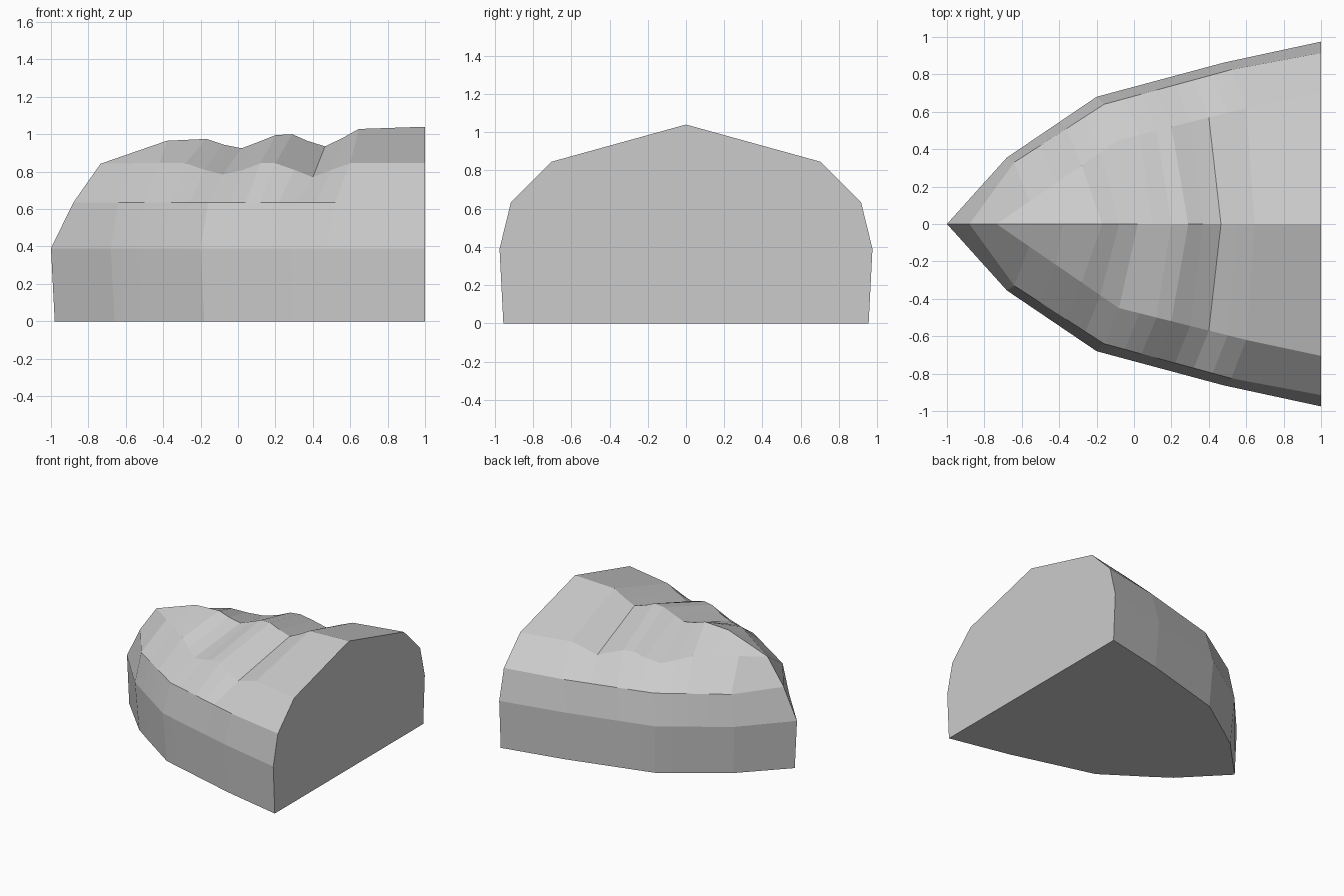
import bpy
import bmesh

default_cube = bpy.data.objects.get("Cube")
if default_cube:
    bpy.data.objects.remove(default_cube, do_unlink=True)


def make_material(name, colour):
    material = bpy.data.materials.new(name)
    material.use_nodes = True
    material.diffuse_color = colour
    material.node_tree.nodes["Principled BSDF"].inputs["Base Color"].default_value = colour
    return material


def interpolate(points, x):
    """Piecewise linear lookup along a profile of (x, value) points."""
    for (x_start, start), (x_end, end) in zip(points, points[1:]):
        if x <= x_end:
            return start + (end - start) * max(0, x - x_start) / (x_end - x_start)
    return points[-1][1]


# Profiles of the wavy crest and the shoulder edge below it, as (x, z)
crest = [(-.735, .842), (-.56, .903), (-.38, .965), (-.17, .975), (-.08, .945),
         (.02, .925), (.1, .955), (.2, .995), (.29, 1.0), (.37, .965),
         (.465, .935), (.56, .98), (.645, 1.028), (1, 1.04)]
shoulder = [(-.735, .842), (-.56, .845), (-.42, .845), (-.28, .845), (-.18, .81),
            (-.08, .785), (.03, .81), (.12, .845), (.2, .845), (.3, .81),
            (.4, .77), (.5, .81), (.6, .845), (1, .845)]

# Half-width outlines of each level, as (x, y)
shoulder_outline = [(-.735, 0), (-.08, .45), (.6, .62), (1, .705)]
rim_outline = [(-.88, 0), (-.64, .33), (-.16, .64), (.52, .825), (1, .915)]
waist_outline = [(-1, 0), (-.68, .355), (-.2, .68), (.6, .895), (1, .975)]
base_outline = [(-.98, 0), (-.65, .34), (-.18, .66), (.6, .875), (1, .955)]


def level_row(outline, height, shift):
    """Lower ring whose stations slant forward from the shoulder stations."""
    inner = [x - shift for x, z in shoulder[1:-1]]
    stations = [outline[0][0]] + inner + [outline[-1][0]]
    return [(x, interpolate(outline, x), height) for x in stations]


half_rows = [
    level_row(base_outline, 0, .10),
    level_row(waist_outline, .39, .12),
    level_row(rim_outline, .635, .08),
    [(x, interpolate(shoulder_outline, x), z) for x, z in shoulder],
]

# Full set of lengthwise rows, running over the crest from side to side
left_rows = half_rows
right_rows = [[(x, -y, z) for x, y, z in row] for row in reversed(half_rows)]
rows = left_rows + [[(x, 0, z) for x, z in crest]] + right_rows

bm = bmesh.new()
grid = [[bm.verts.new(point) for point in row] for row in rows]

# Skin between neighbouring rows
for lower, upper in zip(grid, grid[1:]):
    for i in range(len(lower) - 1):
        bm.faces.new((lower[i], lower[i + 1], upper[i + 1], upper[i]))

# Flat end wall and flat underside
bm.faces.new([row[-1] for row in grid])
for i in range(len(grid[0]) - 1):
    bm.faces.new((grid[0][i], grid[-1][i], grid[-1][i + 1], grid[0][i + 1]))

bmesh.ops.remove_doubles(bm, verts=bm.verts, dist=.0005)
bmesh.ops.dissolve_degenerate(bm, edges=bm.edges, dist=.0005)
bmesh.ops.recalc_face_normals(bm, faces=bm.faces)

mesh = bpy.data.meshes.new("faceted_body")
bm.to_mesh(mesh)
bm.free()
mesh.materials.append(make_material("light grey", (.6, .6, .6, 1)))
body = bpy.data.objects.new("faceted_body", mesh)
bpy.context.scene.collection.objects.link(body)
